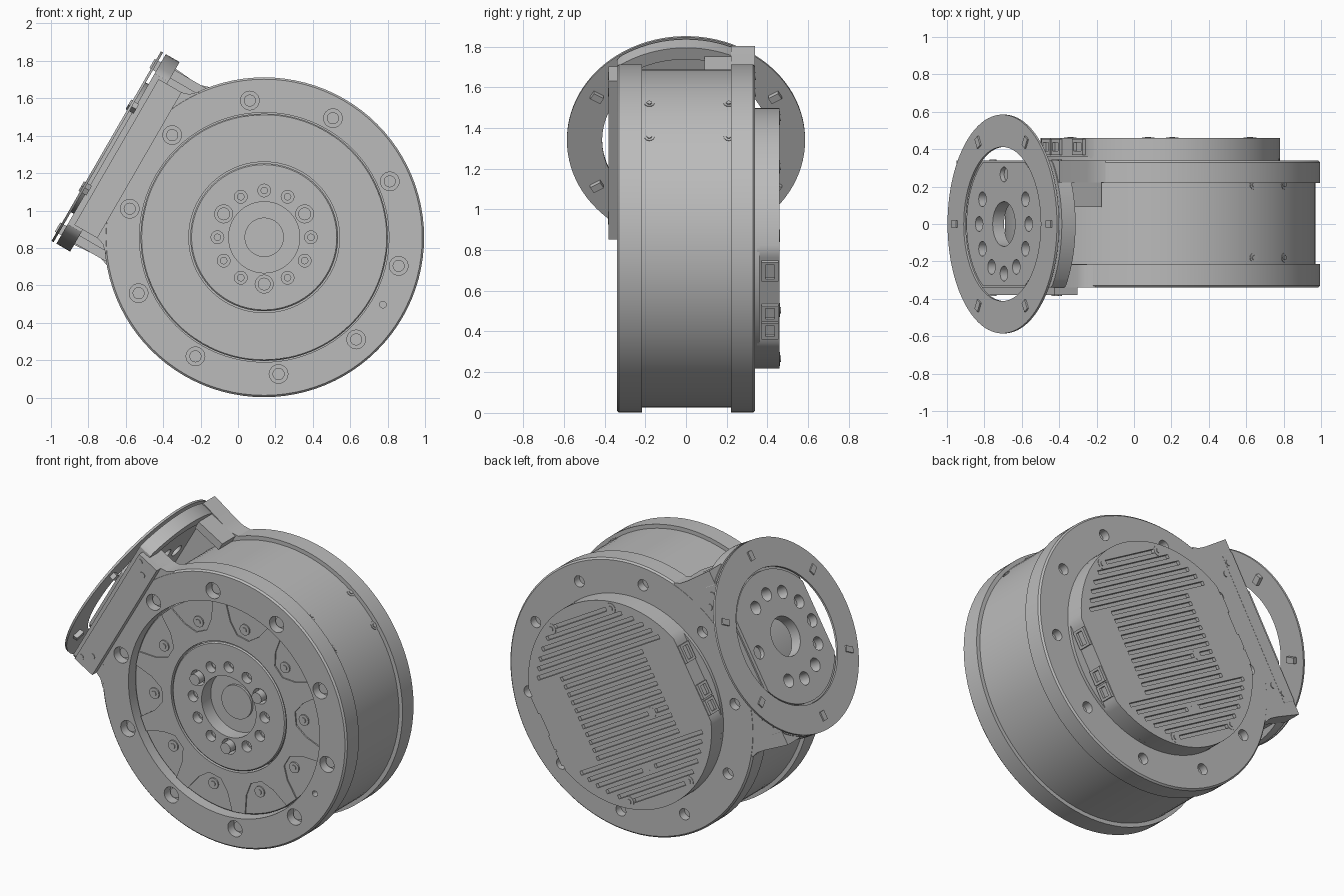
import bpy, bmesh
from math import sin, cos, radians, sqrt, pi
from mathutils import Matrix, Vector

if "Cube" in bpy.data.objects:
    bpy.data.objects.remove(bpy.data.objects["Cube"])

metal = bpy.data.materials.new("plain_grey_metal")
metal.use_nodes = True
GREY = (0.5, 0.5, 0.5, 1)
metal.diffuse_color = GREY
for node in metal.node_tree.nodes:
    if node.type == 'BSDF_PRINCIPLED':
        node.inputs["Base Color"].default_value = GREY


def frame(a, b, h):
    m = Matrix((a, b, h)).transposed().to_4x4()
    m.translation = Vector((0.14, 0, 0.857))
    return m


# Frames around the drum axis: (across, up, depth)
OUT = Vector((-cos(radians(30)), 0, 0.5))
TAN = Vector((0.5, 0, cos(radians(30))))
Y = Vector((0, 1, 0))
MAIN = frame(Vector((1, 0, 0)), Vector((0, 0, 1)), Y)
MOUNT = frame(OUT, TAN, Y)
RING = frame(Y, TAN, OUT)


def circle(r, at=(0, 0), n=24, clamp=9):
    pts = [(r * cos(2 * pi * i / n), r * sin(2 * pi * i / n)) for i in range(n)]
    return [(at[0] + max(-clamp, min(clamp, x)), at[1] + y) for x, y in pts]


def box(a0, a1, b0, b1):
    return [(a0, b0), (a1, b0), (a1, b1), (a0, b1)]


def polar(r, start, count):
    step = 2 * pi / count
    return [(r * cos(radians(start) + i * step), r * sin(radians(start) + i * step))
            for i in range(count)]


def shade(me):
    me.shade_smooth()
    me.set_sharp_from_angle(angle=radians(28))


def finish(name, bm, mat):
    bm.transform(mat)
    me = bpy.data.meshes.new(name)
    bm.to_mesh(me)
    bm.free()
    me.materials.append(metal)
    shade(me)
    obj = bpy.data.objects.new(name, me)
    bpy.context.scene.collection.objects.link(obj)
    return obj


def solid(name, parts, mat):
    """One object from extruded outlines: (outline, depth from, depth to)."""
    bm = bmesh.new()
    for outline, h0, h1 in parts:
        h0, h1 = sorted((h0, h1))
        n = len(outline)
        area = sum(outline[i - 1][0] * outline[i][1] - outline[i][0] * outline[i - 1][1]
                   for i in range(n))
        if area < 0:
            outline = outline[::-1]
        low = [bm.verts.new((x, y, h0)) for x, y in outline]
        top = [bm.verts.new((x, y, h1)) for x, y in outline]
        bm.faces.new(low[::-1])
        bm.faces.new(top)
        for i in range(n):
            bm.faces.new((low[i - 1], low[i], top[i], top[i - 1]))
    if mat.determinant() < 0:
        bmesh.ops.reverse_faces(bm, faces=bm.faces)
    return finish(name, bm, mat)


def lathe(name, profile, mat, closed=True, steps=96):
    bm = bmesh.new()
    vs = [bm.verts.new((r, 0, h)) for r, h in profile]
    pairs = list(zip(vs, vs[1:])) + ([(vs[-1], vs[0])] if closed else [])
    es = [bm.edges.new(p) for p in pairs]
    bmesh.ops.spin(bm, geom=vs + es, cent=(0, 0, 0), axis=(0, 0, 1),
                   angle=2 * pi, steps=steps)
    bmesh.ops.remove_doubles(bm, verts=bm.verts, dist=0.0001)
    bmesh.ops.recalc_face_normals(bm, faces=bm.faces)
    if mat.determinant() < 0:
        bmesh.ops.reverse_faces(bm, faces=bm.faces)
    return finish(name, bm, mat)


def cut(obj, parts, mat):
    tool = solid("cutter", parts, mat)
    tool.hide_render = True
    mod = obj.modifiers.new("cut", 'BOOLEAN')
    mod.operation, mod.solver, mod.object = 'DIFFERENCE', 'EXACT', tool
    graph = bpy.context.evaluated_depsgraph_get()
    me = bpy.data.meshes.new_from_object(obj.evaluated_get(graph))
    obj.modifiers.clear()
    obj.data = me
    shade(me)
    bpy.data.objects.remove(tool)


# Drum body with small side screws
lathe("drum_body", [(0, -0.18), (0.6, -0.18), (0.6, -0.217), (0.83, -0.217),
                    (0.83, 0.23), (0, 0.23)], MAIN, closed=False)
for angle in (37, 53):
    d = Vector((cos(radians(angle)), 0, sin(radians(angle))))
    side = frame(Y, d.cross(Y), d)
    solid("side_screws", [(circle(r, (y, 0), 12), 0.8, h) for y in (-0.18, 0.21)
                          for r, h in ((0.025, 0.833), (0.013, 0.838))], side)

# Front and back flanges with counterbored screws
bolts = polar(0.735, 24, 10)
front_bores = [(circle(0.05, p), -0.4, -0.28) for p in bolts]
back_bores = [(circle(0.035, p), 0.29, 0.4) for p in bolts]
front = lathe("front_flange", [(0.667, -0.34), (0.845, -0.34), (0.855, -0.33),
                               (0.855, -0.215), (0.667, -0.215)], MAIN)
back = lathe("back_flange", [(0.6, 0.34), (0.845, 0.34), (0.855, 0.33),
                             (0.855, 0.22), (0.6, 0.22)], MAIN)
cut(front, front_bores + [(circle(0.018, (0.635, -0.36), 12), -0.4, -0.3)], MAIN)
cut(back, back_bores, MAIN)
solid("flange_screws", [(circle(0.032, p), -0.305, -0.25) for p in bolts], MAIN)

# Recessed front cover with a low-relief cog plate and screws
lathe("front_cover", [(0.403, -0.284), (0.655, -0.284), (0.661, -0.278),
                      (0.661, -0.17), (0.403, -0.17)], MAIN)
cog = []
for k in range(10):
    for off, r in ((-14, 0.655), (-11, 0.54), (-5, 0.47), (5, 0.47),
                   (11, 0.54), (14, 0.655)):
        a = radians(6 + 36 * k + off)
        cog.append((r * cos(a), r * sin(a)))
cog_plate = solid("cog_plate", [(cog, -0.292, -0.27)], MAIN)
cut(cog_plate, [(circle(0.403, n=96), -0.4, -0.2)], MAIN)
spots = polar(0.525, 6, 10)
solid("cover_screws", [(circle(r, p, 16), -h, -0.26) for p in spots
                       for r, h in ((0.034, 0.292), (0.016, 0.297))], MAIN)

# Output hub with deep centre recess, bolt holes and protruding dowels
hub = lathe("output_hub", [(0, -0.215), (0.105, -0.215), (0.105, -0.2), (0.19, -0.2),
                           (0.19, -0.292), (0.388, -0.292), (0.395, -0.285),
                           (0.395, -0.17), (0, -0.17)], MAIN, closed=False)
holes = polar(0.25, 30, 12)
dowels = holes[0::4]
cut(hub, [(circle(0.048 if p in dowels else 0.034, p), -0.4, -0.24) for p in holes], MAIN)
solid("hub_dowels", [(circle(0.034, p), -0.325, -0.2) for p in dowels], MAIN)
solid("hub_screws", [(circle(0.02, p, 12), -0.25, -0.2) for p in holes
                     if p not in dowels], MAIN)

# Arms joining the flanges to the side mount
front_arm = [(0.69, 0.5), (0.73, 0.462), (0.77, 0.45), (0.91, 0.45)]
back_arm = [(0.655, 0.549), (0.7, 0.535), (0.76, 0.535), (0.94, 0.55)]
for name, half, h0, h1, bores in (("front_arm", front_arm, -0.339, -0.216, front_bores),
                                  ("back_arm", back_arm, 0.221, 0.339, back_bores)):
    mirrored = [(u, -t) for u, t in reversed(half)]
    cut(solid(name, [(half + mirrored, h0, h1)], MOUNT), bores, MAIN)
solid("front_strip", [(box(0.77, 0.912, -0.45, 0.45), -0.38, -0.27)], MOUNT)
solid("back_arm_blocks", [(box(0.67, 0.86, *sorted((s * 0.485, s * 0.535))), 0.09, 0.3)
                          for s in (-1, 1)], MOUNT)
arm_spots = [(u, s * t) for s in (-1, 1) for u, t in ((0.885, 0.41), (0.83, 0.35))]
solid("arm_screws", [(circle(0.02, p, 16), h, h + 0.02) for p in arm_spots
                     for h in (-0.384, 0.324)], MOUNT)

# Side mount: clipped round plate with rim, raised disc and bolt holes
mount_holes = [(circle(0.12, n=32), 0.85, 1)]
mount_holes += [(circle(0.04, p, 20), 0.85, 1)
                for i, p in enumerate(polar(0.265, 0, 12)) if i not in (1, 11)]
plate = solid("mount_plate", [(circle(0.585, n=96, clamp=0.34), 0.86, 0.945)], RING)
cut(plate, [(circle(0.52, n=64, clamp=0.3), 0.8, 0.895)], RING)
cut(plate, mount_holes, RING)
disc = solid("mount_disc", [(circle(0.4, n=64, clamp=0.33), 0.94, 0.965)], RING)
cut(disc, mount_holes, RING)

# Thin outer ring with six small radial posts
lathe("mount_ring", [(0.412, 0.962), (0.585, 0.962), (0.585, 0.975),
                     (0.412, 0.975)], RING)
posts = []
for i in range(6):
    a = radians(30 + 60 * i)
    posts.append(([(x * cos(a) - y * sin(a), x * sin(a) + y * cos(a))
                   for x, y in box(0.477, 0.533, -0.018, 0.018)], 0.935, 0.984))
solid("ring_posts", posts, RING)

# Back cap on a round base, with two flats and cooling slots
lathe("cap_base", [(0, 0.2), (0.64, 0.2), (0.64, 0.36), (0, 0.36)], MAIN, closed=False)
cap = solid("back_cap", [(circle(0.64, n=120, clamp=0.585), 0.35, 0.46)], MOUNT)
slots = []
for i in range(-11, 12):
    t = i * 0.05
    half = 0.33 if abs(t) < 0.27 else min(0.53, sqrt(0.6 ** 2 - t * t) - 0.03)
    slots.append((box(-half, half, t - 0.012, t + 0.012), 0.44, 0.5))
cut(cap, slots, MOUNT)
cap_spots = [(s * 0.24 * k, s * 0.545) for s in (-1, 1) for k in (-1, 1)]
solid("cap_screws", [(circle(r, p, 16), 0.43, h) for p in cap_spots
                     for r, h in ((0.034, 0.462), (0.016, 0.466))], MOUNT)
solid("cap_ports", [(box(-0.05, 0.05, -0.435, -0.365), 0.43, 0.459),
                    (circle(0.03, (0.2, -0.1), 16), 0.43, 0.461)], MOUNT)

# Cable sockets on both flats
sockets = [(0.157, 0.055), (-0.08, 0.045), (-0.18, 0.045)]
for s in (-1, 1):
    ends = sorted((s * 0.57, s * 0.602))
    port = solid("cable_sockets", [(box(*ends, t - w, t + w), 0.37, 0.455)
                                   for t, w in sockets], MOUNT)
    mouth = sorted((s * 0.585, s * 0.62))
    cut(port, [(box(*mouth, t - w + 0.015, t + w - 0.015), 0.39, 0.435)
               for t, w in sockets], MOUNT)
